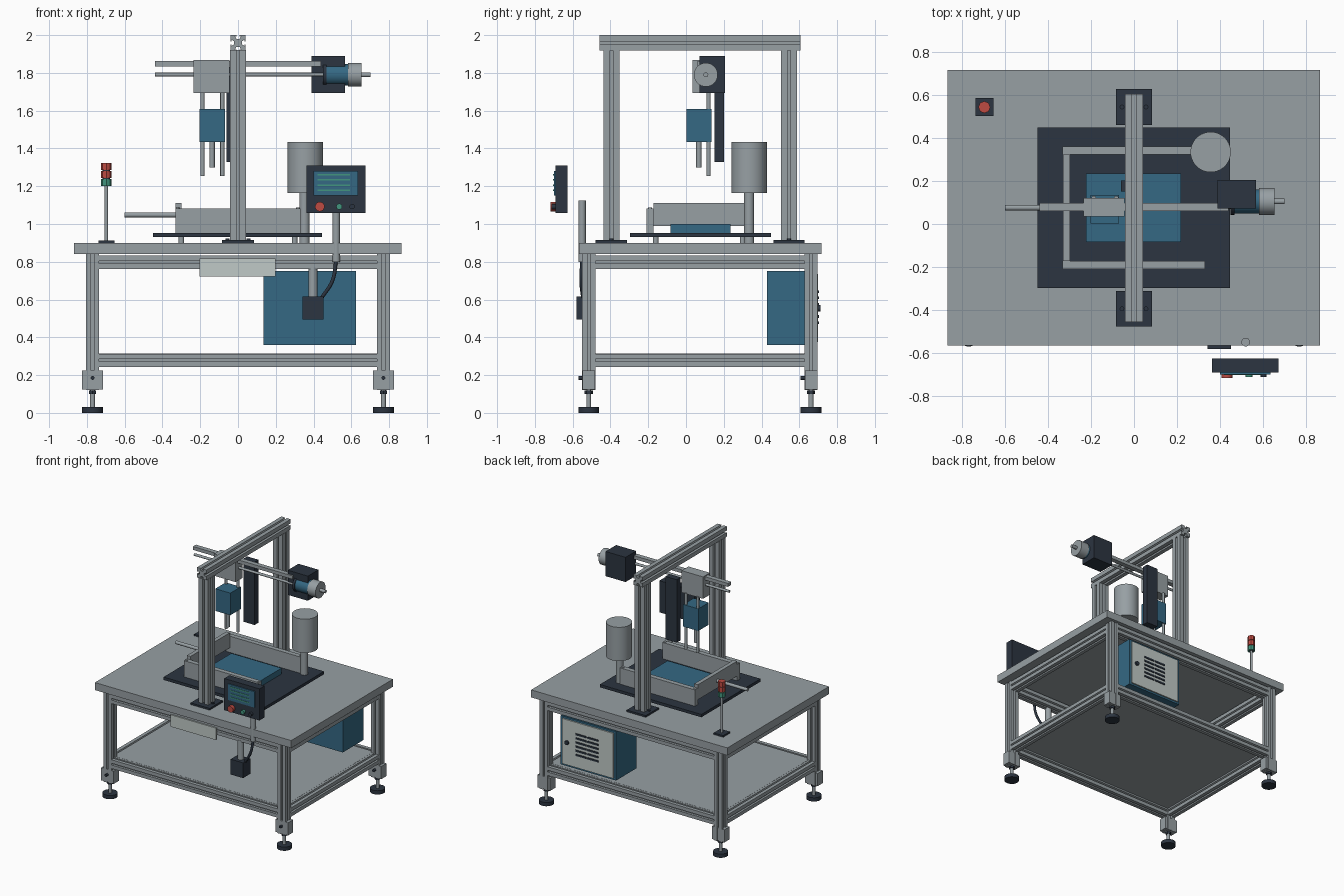
import bpy, bmesh
from math import radians
from mathutils import Vector, Matrix

cube = bpy.data.objects.get("Cube")
if cube:
    bpy.data.objects.remove(cube, do_unlink=True)


def material(name, *rgb):
    m = bpy.data.materials.new(name)
    m.use_nodes = True
    m.diffuse_color = (*rgb, 1)
    m.node_tree.nodes["Principled BSDF"].inputs["Base Color"].default_value = (*rgb, 1)
    return m


GREY = material("aluminium grey", .31, .35, .37)
BLUE = material("machine blue", .035, .14, .23)
DARK = material("dark slate", .025, .035, .052)
PALE = material("pale grey", .53, .59, .57)
RED = material("signal red", .51, .07, .055)
GREEN = material("signal green", .055, .30, .21)


def finish(name, bm, mat, smooth=False):
    bmesh.ops.recalc_face_normals(bm, faces=bm.faces[:])
    mesh = bpy.data.meshes.new(name)
    bm.to_mesh(mesh)
    bm.free()
    mesh.materials.append(mat)
    ob = bpy.data.objects.new(name, mesh)
    bpy.context.collection.objects.link(ob)
    if smooth:
        bpy.ops.object.select_all(action='DESELECT')
        ob.select_set(True)
        bpy.context.view_layer.objects.active = ob
        bpy.ops.object.shade_smooth_by_angle(angle=radians(35))
    return ob


def box(name, mat, x, y, z):
    """Box from its (low, high) range on each axis."""
    bm = bmesh.new()
    lo, hi = Vector((x[0], y[0], z[0])), Vector((x[1], y[1], z[1]))
    m = Matrix.Translation((lo + hi) / 2) @ Matrix.Diagonal((*(hi - lo), 1))
    bmesh.ops.create_cube(bm, size=1, matrix=m)
    return finish(name, bm, mat)


def along(a, b):
    d = b - a
    return Matrix.Translation(a) @ d.to_track_quat('Z', 'Y').to_matrix().to_4x4()


def rod(name, mat, a, b, r, sides=24):
    """Cylinder between two points."""
    a, b = Vector(a), Vector(b)
    n = (b - a).length
    bm = bmesh.new()
    bmesh.ops.create_cone(bm, cap_ends=True, segments=sides, radius1=r, radius2=r, depth=n,
                          matrix=along(a, b) @ Matrix.Translation((0, 0, n / 2)))
    return finish(name, bm, mat, sides > 8)


def slotted(name, a, b, w):
    """Square aluminium extrusion with a T-slot along each side."""
    a, b = Vector(a), Vector(b)
    h, s, lip = w / 2, w * .1, w * .08
    side = [(-h, -h), (-s, -h), (-s, lip - h), (-2 * s, lip - h), (-s, 3 * lip - h),
            (s, 3 * lip - h), (2 * s, lip - h), (s, lip - h), (s, -h)]
    bm = bmesh.new()
    verts = []
    for k in range(4):
        turn = Matrix.Rotation(radians(90 * k), 3, 'Z')
        verts += [bm.verts.new(turn @ Vector((*p, 0))) for p in side]
    face = bm.faces.new(verts)
    ext = bmesh.ops.extrude_face_region(bm, geom=[face])["geom"]
    bmesh.ops.translate(bm, vec=(0, 0, (b - a).length),
                        verts=[v for v in ext if isinstance(v, bmesh.types.BMVert)])
    bmesh.ops.transform(bm, matrix=along(a, b), verts=bm.verts[:])
    return finish(name, bm, GREY)


# Table frame
LX, FY, BY, W = .77, -.515, .662, .07
H = W / 2
for sx, xn in ((-1, "right"), (1, "left")):
    x = sx * LX
    for y, yn in ((FY, "front"), (BY, "back")):
        tag = f"{yn}_{xn}"
        slotted(f"leg_{tag}", (x, y, .12), (x, y, .84), W)
        box(f"foot_bracket_{tag}", GREY, (x - .055, x + .055), (y - .033, y + .033), (.124, .225))
        rod(f"bracket_bolt_{tag}", DARK, (x, y - .055, .185), (x, y - .03, .185), .01, 12)
        rod(f"foot_pad_{tag}", DARK, (x, y, 0), (x, y, .03), .055)
        rod(f"foot_stem_{tag}", GREY, (x, y, .03), (x, y, .13), .013, 12)
        rod(f"foot_nut_{tag}", DARK, (x, y, .1), (x, y, .118), .022, 6)
    for z, zn in ((.278, "lower"), (.797, "upper")):
        slotted(f"side_rail_{zn}_{xn}", (x, FY + H, z), (x, BY - H, z), W)
for y, yn in ((FY, "front"), (BY, "back")):
    for z, zn in ((.278, "lower"), (.797, "upper")):
        slotted(f"{yn}_rail_{zn}", (-LX + H, y, z), (LX - H, y, z), W)
box("table_top", GREY, (-.868, .866), (-.566, .718), (.84, .9))
box("lower_shelf", GREY, (-.745, .745), (-.49, .637), (.298, .314))
box("front_plate", PALE, (-.203, .198), (-.56, -.55), (.723, .818))

# Control cabinet with its rear door
box("cabinet", BLUE, (.135, .625), (.43, .69), (.36, .75))
box("cabinet_door", PALE, (.155, .605), (.69, .7), (.375, .735))
rod("door_lock", DARK, (.56, .7, .555), (.56, .712, .555), .017, 16)
for i in range(6):
    z = .47 + i * .033
    for j in range(2):
        x = .285 + j * .105
        box(f"door_vent_{i}_{j}", DARK, (x, x + .095), (.7, .705), (z, z + .014))

# Gantry
for y, yn in ((-.395, "front"), (.545, "back")):
    box(f"gantry_foot_{yn}", DARK, (-.084, .084), (y - .083, y + .083), (.9, .914))
    slotted(f"gantry_post_{yn}", (0, y, .914), (0, y, 1.92), .086)
    for sx in (-1, 1):
        rod(f"gantry_bolt_{yn}_{sx}", DARK, (sx * .056, y, .914), (sx * .056, y, .922), .011, 12)
slotted("gantry_beam", (0, -.457, 1.959), (0, .606, 1.959), .082)

# Cross slide, carriage and tool head
box("slide_bar", GREY, (-.44, .44), (.06, .098), (1.835, 1.862))
rod("lead_screw", GREY, (-.44, .079, 1.791), (.46, .079, 1.791), .01, 16)
box("carriage", GREY, (-.235, -.045), (.034, .12), (1.693, 1.868))
box("vertical_guide", DARK, (-.06, .04), (.152, .202), (1.328, 1.83))
box("tool_head", BLUE, (-.203, -.07), (.003, .135), (1.433, 1.61))
for x in (-.188, -.083):
    rod("head_guide_rod", GREY, (x, .12, 1.253), (x, .12, 1.7), .011, 16)
rod("spindle", GREY, (-.137, .068, 1.3), (-.137, .068, 1.44), .014, 16)

# Drive motor
MY, MZ = .105, 1.79
box("motor_mount", DARK, (.39, .567), (.072, .206), (1.693, 1.89))
for name, mat, x0, x1, r in (("motor_body", BLUE, .465, .582, .056), ("motor_flange", DARK, .45, .468, .062),
                             ("motor_cap", GREY, .582, .655, .063), ("motor_shaft", GREY, .655, .702, .013)):
    rod(name, mat, (x0, MY, MZ), (x1, MY, MZ), r, 32)

# Work tray
box("tray_base", DARK, (-.45, .446), (-.297, .449), (.93, .953))
for x in (-.3, .3):
    for y in (-.16, .3):
        rod("tray_standoff", GREY, (x, y, .9), (x, y, .93), .015, 12)
box("work_block", BLUE, (-.223, .22), (-.083, .236), (.953, 1.0))
for y, yn in ((-.191, "front"), (.342, "back")):
    box(f"tray_wall_{yn}", GREY, (-.332, .33), (y - .019, y + .019), (.953, 1.083))
    for x in (-.32, .318):
        rod(f"wall_bolt_{yn}", GREY, (x, y, 1.083), (x, y, 1.087), .011, 12)
box("tray_wall_side", GREY, (-.331, -.299), (-.172, .323), (.99, 1.11))
rod("push_rod", GREY, (-.6, .076, 1.048), (-.297, .076, 1.048), .013, 16)

# Tank on a stem
rod("tank_stem", GREY, (.352, .334, .9), (.352, .334, 1.17), .027)
rod("tank", GREY, (.357, .335, 1.163), (.357, .335, 1.433), .094, 40)

# Operator panel
box("panel_case", DARK, (.363, .674), (-.692, -.627), (1.057, 1.31))
box("panel_screen", BLUE, (.4, .636), (-.7, -.692), (1.152, 1.28))
for i in range(4):
    z = 1.178 + i * .0277
    box(f"screen_line_{i}", GREEN, (.42, .593), (-.703, -.7), (z - .004, z + .004))
for name, mat, x, r, d in (("stop_button", RED, .433, .025, .026), ("start_button", GREEN, .536, .016, .02),
                           ("mode_button", DARK, .604, .014, .02)):
    rod(name, mat, (x, -.692, 1.092), (x, -.692 - d, 1.092), r, 20)
rod("panel_post", GREY, (.52, -.55, .8), (.52, -.55, 1.125), .02)

# Junction box and its cable
rod("junction_post", GREY, (.397, -.53, .617), (.397, -.53, .77), .024)
box("junction_box", DARK, (.342, .452), (-.581, -.49), (.495, .617))
curve = bpy.data.curves.new("cable", 'CURVE')
curve.dimensions = '3D'
curve.bevel_depth, curve.bevel_resolution, curve.resolution_u = .01, 2, 8
spline = curve.splines.new('BEZIER')
path = [(.52, -.55, .81), (.5, -.555, .7), (.44, -.545, .605)]
spline.bezier_points.add(len(path) - 1)
for p, co in zip(spline.bezier_points, path):
    p.co = co
    p.handle_left_type = p.handle_right_type = 'AUTO'
curve.materials.append(DARK)
bpy.context.collection.objects.link(bpy.data.objects.new("cable", curve))

# Signal tower
TX, TY = -.697, .544
box("tower_base", DARK, (TX - .042, TX + .042), (TY - .042, TY + .042), (.9, .913))
rod("tower_pole", GREY, (TX, TY, .913), (TX, TY, 1.2), .009, 12)
rod("tower_core", DARK, (TX, TY, 1.2), (TX, TY, 1.32), .02, 12)
for name, mat, z in (("green_lamp", GREEN, 1.2), ("lower_red_lamp", RED, 1.243), ("upper_red_lamp", RED, 1.286)):
    rod(name, mat, (TX, TY, z), (TX, TY, z + .038), .028, 8)
